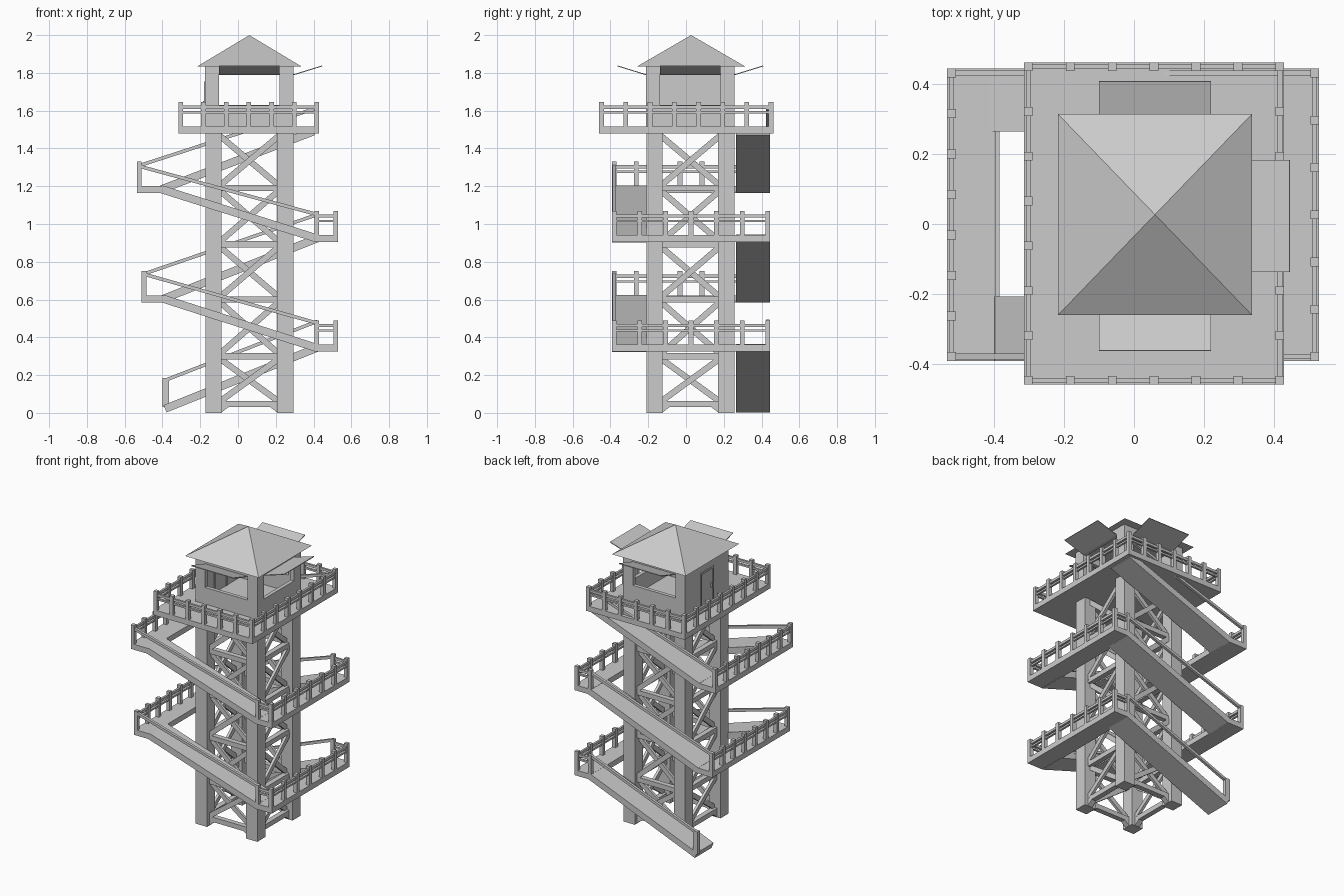
import bpy, bmesh
from math import pi
from mathutils import Matrix, Vector

cube = bpy.data.objects.get("Cube")
if cube:
    bpy.data.objects.remove(cube, do_unlink=True)

GREY = bpy.data.materials.new("plain_grey")
GREY.use_nodes = True
GREY.diffuse_color = (0.6, 0.6, 0.6, 1)
GREY.node_tree.nodes["Principled BSDF"].inputs["Base Color"].default_value = (0.6, 0.6, 0.6, 1)

CX, CY = 0.06, 0.023      # tower axis
LEG = 0.19                # leg offset from the axis
DECK = 1.48               # underside of the top deck
SLAB = 0.037              # deck thickness
CABIN = 0.234             # cabin half width
ROOF = 1.833              # eave height


def box(bm, lo, hi, m=Matrix()):
    lo, hi = Vector(lo), Vector(hi)
    size = Matrix.Diagonal((*(hi - lo), 1))
    bmesh.ops.create_cube(bm, size=1, matrix=m @ Matrix.Translation((lo + hi) / 2) @ size)


def bar(bm, a, b, width, height, m=Matrix()):
    a, b = Vector(a), Vector(b)
    d = b - a
    rot = d.to_track_quat('X', 'Z').to_matrix().to_4x4()
    size = Matrix.Diagonal((d.length, width, height, 1))
    bmesh.ops.create_cube(bm, size=1, matrix=m @ Matrix.Translation((a + b) / 2) @ rot @ size)


def finish(bm, name):
    bmesh.ops.recalc_face_normals(bm, faces=bm.faces)
    mesh = bpy.data.meshes.new(name)
    bm.to_mesh(mesh)
    bm.free()
    mesh.materials.append(GREY)
    ob = bpy.data.objects.new(name, mesh)
    bpy.context.collection.objects.link(ob)
    return ob


def side_matrix(i):
    """Local frame of tower side i: -y of the frame points outwards."""
    return Matrix.Translation((CX, CY, 0)) @ Matrix.Rotation(i * pi / 2, 4, 'Z')


def railing(bm, a, b, base, count):
    """Posts and two rails along a straight deck edge."""
    a, b = Vector((*a, base)), Vector((*b, base))
    for i in range(count):
        p = a.lerp(b, i / (count - 1))
        box(bm, p - Vector((.0125, .0125, 0)), p + Vector((.0125, .0125, .165)))
    for z, h in ((.138, .017), (.111, .012)):
        up = Vector((0, 0, z))
        bar(bm, a + up, b + up, .014, h)


# Legs
bm = bmesh.new()
for i in range(4):
    box(bm, (LEG - .043, LEG - .043, 0), (LEG + .043, LEG + .043, DECK), side_matrix(i))
finish(bm, "tower_legs")

# Horizontal beams, cross braces and foot gussets
levels = [.047, .3, .6, .893, 1.19, DECK]
inner = LEG - .03
beams, braces = bmesh.new(), bmesh.new()
for i in range(4):
    m = side_matrix(i)
    for z in levels[:-1]:
        bar(beams, (-inner, -LEG, z), (inner, -LEG, z), .035, .033, m)
    for low, high in zip(levels, levels[1:]):
        for s in (-1, 1):
            bar(braces, (-s * inner, -LEG - s * .009, low + .01),
                (s * inner, -LEG - s * .009, high - .01), .018, .032, m)
    for s in (-1, 1):
        bar(beams, (s * (inner - .005), -LEG, .01), (s * (inner - .05), -LEG, .045), .035, .022, m)
finish(beams, "tower_beams")
finish(braces, "cross_braces")

# Side landings: outer x, inner x, underside height, post count
landings = {
    "lower_left_landing": (.53, .405, .325, 7),
    "lower_right_landing": (-.51, -.385, .585, 8),
    "upper_left_landing": (.53, .405, .905, 7),
    "upper_right_landing": (-.535, -.395, 1.165, 8),
}
FRONT, BACK = -.392, .445
for name, (outer, inside, z, count) in landings.items():
    s = 1 if outer > 0 else -1
    bm = bmesh.new()
    box(bm, (min(outer, inside), FRONT, z), (max(outer, inside), BACK, z + SLAB))
    finish(bm, name)
    bm = bmesh.new()
    x = outer - s * .0125
    railing(bm, (x, FRONT + .0125), (x, BACK - .0125), z, count)
    if s > 0:
        for y in (FRONT + .0125, BACK - .0125):
            railing(bm, (inside + .0125, y), (x, y), z, 2)
    finish(bm, name + "_railing")

# Ramp flights with their outer handrails: (start, end, rail start, rail end) as x, z
flights = [
    ((-.386, .022), (.42, .345), (-.38, .175), (.42, .485)),
    ((.42, .343), (-.395, .604), (.42, .475), (-.5, .735)),
    ((-.395, .604), (.42, .924), (-.5, .735), (.42, 1.05)),
    ((.42, .923), (-.405, 1.184), (.42, 1.05), (-.52, 1.305)),
    ((-.405, 1.184), (.4, 1.49), (-.52, 1.31), (.42, 1.615)),
]
for n, (a, b, ra, rb) in enumerate(flights):
    back = n % 2 == 0
    y0, y1 = (.265, BACK) if back else (FRONT, -.208)
    rail_y = BACK - .0125 if back else FRONT + .0125
    bm = bmesh.new()
    mid = (y0 + y1) / 2
    bar(bm, (a[0], mid, a[1]), (b[0], mid, b[1]), y1 - y0, .042)
    finish(bm, f"ramp_{n + 1}")
    bm = bmesh.new()
    bar(bm, (ra[0], rail_y, ra[1]), (rb[0], rail_y, rb[1]), .018, .018)
    if n == 0:
        box(bm, (-.4, rail_y - .0125, .03), (-.365, rail_y + .0125, .185))
    finish(bm, f"handrail_{n + 1}")

# Top deck and its railing
X0, X1, Y0, Y1 = -.315, .43, -.46, .463
bm = bmesh.new()
box(bm, (X0, Y0, DECK), (X1, Y1, DECK + SLAB))
finish(bm, "top_deck")
bm = bmesh.new()
e = .0125
for y in (Y0 + e, Y1 - e):
    railing(bm, (X0 + e, y), (X1 - e, y), DECK, 7)
for x in (X0 + e, X1 - e):
    railing(bm, (x, Y0 + e), (x, Y1 - e), DECK, 8)
finish(bm, "top_deck_railing")

# Cabin walls: windows in front, left and back, solid wall on the right
walls, shutters = bmesh.new(), bmesh.new()
T, W, SILL, HEAD = .025, .16, 1.63, 1.79
for i in range(4):
    m = side_matrix(i)
    out, inn, floor = -CABIN, -CABIN + T, DECK + SLAB
    if i == 3:
        box(walls, (-CABIN + T, out, floor), (CABIN - T, inn, ROOF), m)
        continue
    side = CABIN if i != 1 else CABIN - T
    if i == 1:
        box(walls, (-side, out, floor), (-W, inn, ROOF), m)
        box(walls, (W, out, floor), (side, inn, ROOF), m)
    else:
        box(walls, (-side, out, floor), (-W, inn, ROOF), m)
        box(walls, (W, out, floor), (side, inn, ROOF), m)
    box(walls, (-W, out, floor), (W, inn, SILL), m)
    box(walls, (-W, out, HEAD), (W, inn, ROOF), m)
    # Raised shutter, hinged at the window head
    bar(shutters, (0, out, HEAD), (0, out - .152, HEAD + .047), 2 * W, .005, m)
finish(walls, "cabin_walls")
finish(shutters, "window_shutters")

# Door with frame on both faces of the right wall, and a handle
bm = bmesh.new()
m = side_matrix(3)
for y in (-CABIN, -CABIN + T):
    for s in (-1, 1):
        box(bm, (s * .065 - .006, y - .005, DECK + SLAB), (s * .065 + .006, y + .005, 1.755), m)
    box(bm, (-.071, y - .005, 1.743), (.071, y + .005, 1.755), m)
box(bm, (.04, -CABIN - .012, 1.62), (.048, -CABIN, 1.65), m)
finish(bm, "door_frame")

# Pyramid roof
bm = bmesh.new()
corners = [bm.verts.new((CX + sx * .278, CY + .004 + sy * .288, ROOF))
           for sx, sy in ((-1, -1), (1, -1), (1, 1), (-1, 1))]
peak = bm.verts.new((CX, CY + .004, 2))
bm.faces.new(corners)
for a, b in zip(corners, corners[1:] + corners[:1]):
    bm.faces.new((a, b, peak))
finish(bm, "roof")
